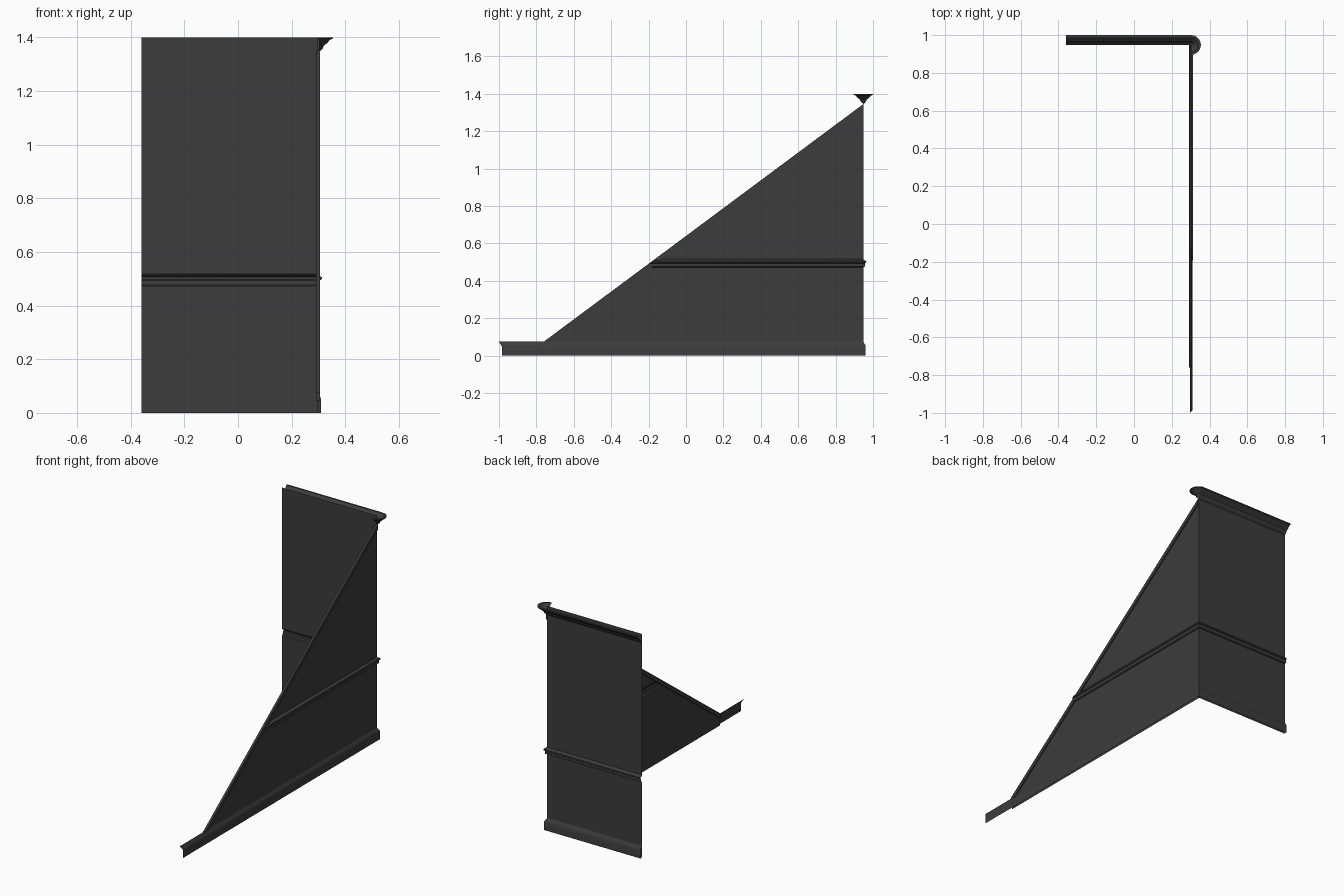
import bpy, bmesh, math
from mathutils import Vector

cube = bpy.data.objects.get("Cube")
if cube:
    bpy.data.objects.remove(cube, do_unlink=True)

paint = bpy.data.materials.new("charcoal grey")
paint.use_nodes = True
colour = (0.045, 0.045, 0.045, 1)
paint.diffuse_color = colour
paint.node_tree.nodes["Principled BSDF"].inputs["Base Color"].default_value = colour

# Outer wall planes, and the sloping edge of the side wall
WALL_X, WALL_Y, END_X = 0.297, 0.948, -0.36
FOOT_Y, FOOT_Z, PEAK_Z = -0.76, 0.075, 1.345
SLOPE = (PEAK_Z - FOOT_Z) / (WALL_Y - FOOT_Y)


def slope_y(z):
    return FOOT_Y + (z - FOOT_Z) / SLOPE


def finish(name, bm):
    bmesh.ops.remove_doubles(bm, verts=bm.verts, dist=0.0001)
    bmesh.ops.recalc_face_normals(bm, faces=bm.faces)
    mesh = bpy.data.meshes.new(name)
    bm.to_mesh(mesh)
    bm.free()
    obj = bpy.data.objects.new(name, mesh)
    bpy.context.collection.objects.link(obj)
    mesh.materials.append(paint)
    bpy.ops.object.select_all(action="DESELECT")
    obj.select_set(True)
    bpy.context.view_layer.objects.active = obj
    bpy.ops.object.shade_smooth_by_angle(angle=math.radians(35))
    return obj


def loft(name, rows):
    """Skin a grid of points with quads."""
    bm = bmesh.new()
    grid = [[bm.verts.new(p) for p in row] for row in rows]
    for a, b in zip(grid, grid[1:]):
        for i in range(len(a) - 1):
            bm.faces.new((a[i], a[i + 1], b[i + 1], b[i]))
    return finish(name, bm)


def corner_strip(name, profile, front_y):
    """Sweep (offset, height) along the side, around the mitred corner, along the back."""
    return loft(name, [[(WALL_X + o, front_y(z), z),
                        (WALL_X + o, WALL_Y + o, z),
                        (END_X, WALL_Y + o, z)] for o, z in profile])


# Wall sheets
RAIL_LOW, RAIL_HIGH = 0.472, 0.518
corner_strip("lower_wall", [(0, 0.0), (0, FOOT_Z), (0, RAIL_LOW)],
             lambda z: slope_y(max(z, FOOT_Z)))
corner_strip("upper_wall", [(0, RAIL_HIGH), (0, PEAK_Z)], slope_y)
loft("top_wall", [[(x, WALL_Y, z) for x in (END_X, WALL_X)] for z in (PEAK_Z, 1.4)])

# Moulded rail at mid height, cut along the slope
corner_strip("middle_rail", [(0, RAIL_LOW), (0.008, 0.476), (0.009, 0.494), (0.015, 0.498),
                             (0.016, 0.506), (0.005, 0.511), (0, RAIL_HIGH)], slope_y)

# Skirting board running past the foot of the slope
corner_strip("skirting_board", [(0.013, 0), (0.013, 0.05), (0.009, 0.06),
                                (0.004, 0.066), (0, FOOT_Z)],
             lambda z: -0.985 - 0.015 * max(0, (z - 0.05) / 0.025))

# Raised trim along the slope
drop = 0.03
section = [(-0.006, -drop), (-0.006, 0), (0.008, 0), (0.008, -drop), (-0.006, -drop)]
loft("sloping_trim", [[(WALL_X + o, y, z + d) for o, d in section]
                      for y, z in ((FOOT_Y, FOOT_Z), (WALL_Y, PEAK_Z))])

# Cornice along the back, turned through a half circle at the corner
cornice = [(0, 1.345), (0.008, 1.352), (0.015, 1.36), (0.017, 1.368), (0.022, 1.372),
           (0.03, 1.378), (0.04, 1.39), (0.052, 1.395), (0.052, 1.4), (0.038, 1.4)]
pivot = Vector((0.302, WALL_Y, 0))
steps = 12
rows = []
for o, z in cornice:
    row = [(END_X, WALL_Y + o, z)]
    for i in range(steps + 1):
        a = math.pi * (0.5 - i / steps)
        row.append((pivot.x + o * math.cos(a), pivot.y + o * math.sin(a), z))
    rows.append(row)
loft("cornice", rows)
